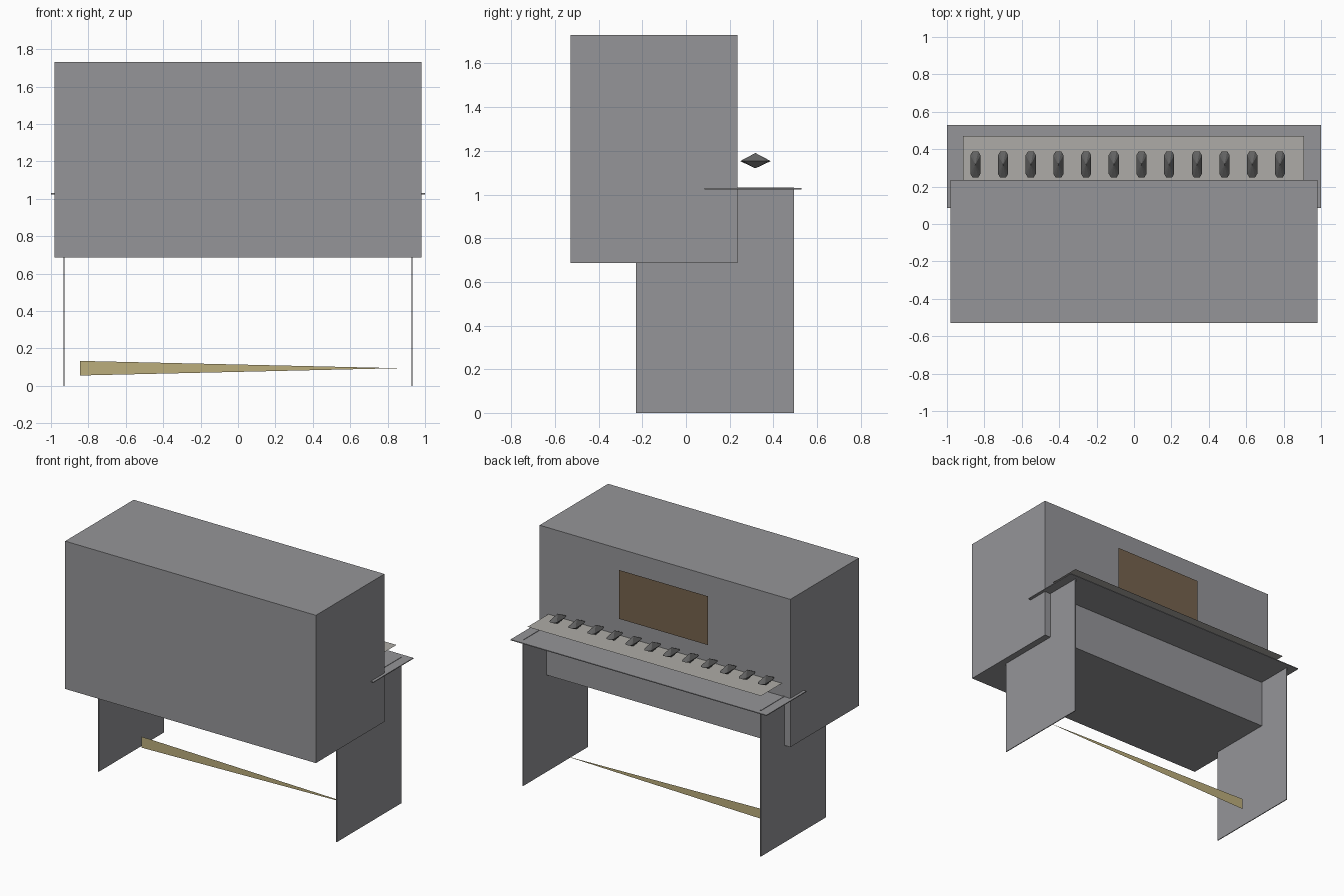
import bpy, bmesh

if "Cube" in bpy.data.objects:
    bpy.data.objects.remove(bpy.data.objects["Cube"])


def material(name, col):
    m = bpy.data.materials.new(name)
    m.diffuse_color = (*col, 1)
    m.use_nodes = True
    m.node_tree.nodes["Principled BSDF"].inputs["Base Color"].default_value = m.diffuse_color
    return m


grey = material("dark_grey", (0.30, 0.30, 0.315))
ivory = material("ivory", (0.42, 0.41, 0.385))
ebony = material("ebony", (0.12, 0.12, 0.12))
wood = material("wood", (0.18, 0.125, 0.075))
brass = material("brass", (0.5, 0.42, 0.2))


def add_mesh(name, verts, faces, mat):
    me = bpy.data.meshes.new(name)
    me.from_pydata(verts, [], faces)
    ob = bpy.data.objects.new(name, me)
    bpy.context.collection.objects.link(ob)
    me.materials.append(mat)
    return ob


def box(name, x0, x1, y0, y1, z0, z1):
    ob = add_mesh(name, [], [], grey)
    bm = bmesh.new()
    bmesh.ops.create_cube(bm, size=1)
    for v in bm.verts:
        v.co = (x1 if v.co.x > 0 else x0,
                y1 if v.co.y > 0 else y0,
                z1 if v.co.z > 0 else z0)
    bm.to_mesh(ob.data)
    bm.free()
    return ob


# Main cabinet and the thin shelf under the keyboard
box("cabinet", -0.98, 0.98, -0.53, 0.235, 0.686, 1.73)
box("key_shelf", -1, 1, 0.085, 0.53, 1.024, 1.03)

# Thin side panels that serve as legs, poking just through the shelf
for side, s in (("left", -1), ("right", 1)):
    box(f"{side}_leg_panel", s * 0.93 - 0.003, s * 0.93 + 0.003,
        -0.23, 0.495, 0, 1.033)

# Flat sheet of white keys
add_mesh("white_keys", [(-0.915, 0.2, 1.12), (0.91, 0.2, 1.12),
                        (0.91, 0.47, 1.12), (-0.915, 0.47, 1.12)],
         [(0, 1, 2, 3)], ivory)

# Black keys: faceted double pyramids
ring = [(0.027, -0.05), (0.027, 0.05), (0.015, 0.07), (-0.015, 0.07),
        (-0.027, 0.05), (-0.027, -0.05), (-0.015, -0.07), (0.015, -0.07)]
n = len(ring)
for i in range(12):
    x = -0.848 + 0.148 * i
    verts = [(x + a, 0.318 + b, 1.153) for a, b in ring]
    verts += [(x, 0.318, 1.19), (x, 0.318, 1.12)]
    faces = [(k, (k + 1) % n, n) for k in range(n)]
    faces += [((k + 1) % n, k, n + 1) for k in range(n)]
    add_mesh(f"black_key_{i + 1}", verts, faces, ebony)

# Music panel in front of the cabinet wall
add_mesh("music_panel", [(0.348, 0.253, 1.245), (-0.348, 0.253, 1.245),
                         (-0.348, 0.253, 1.59), (0.348, 0.253, 1.59)],
         [(0, 1, 2, 3)], wood)

# Tapering brass rail between the legs
add_mesh("foot_rail", [(-0.845, 0.13, 0.055), (0.86, 0.13, 0.094),
                       (-0.845, 0.13, 0.133)], [(0, 1, 2)], brass)
